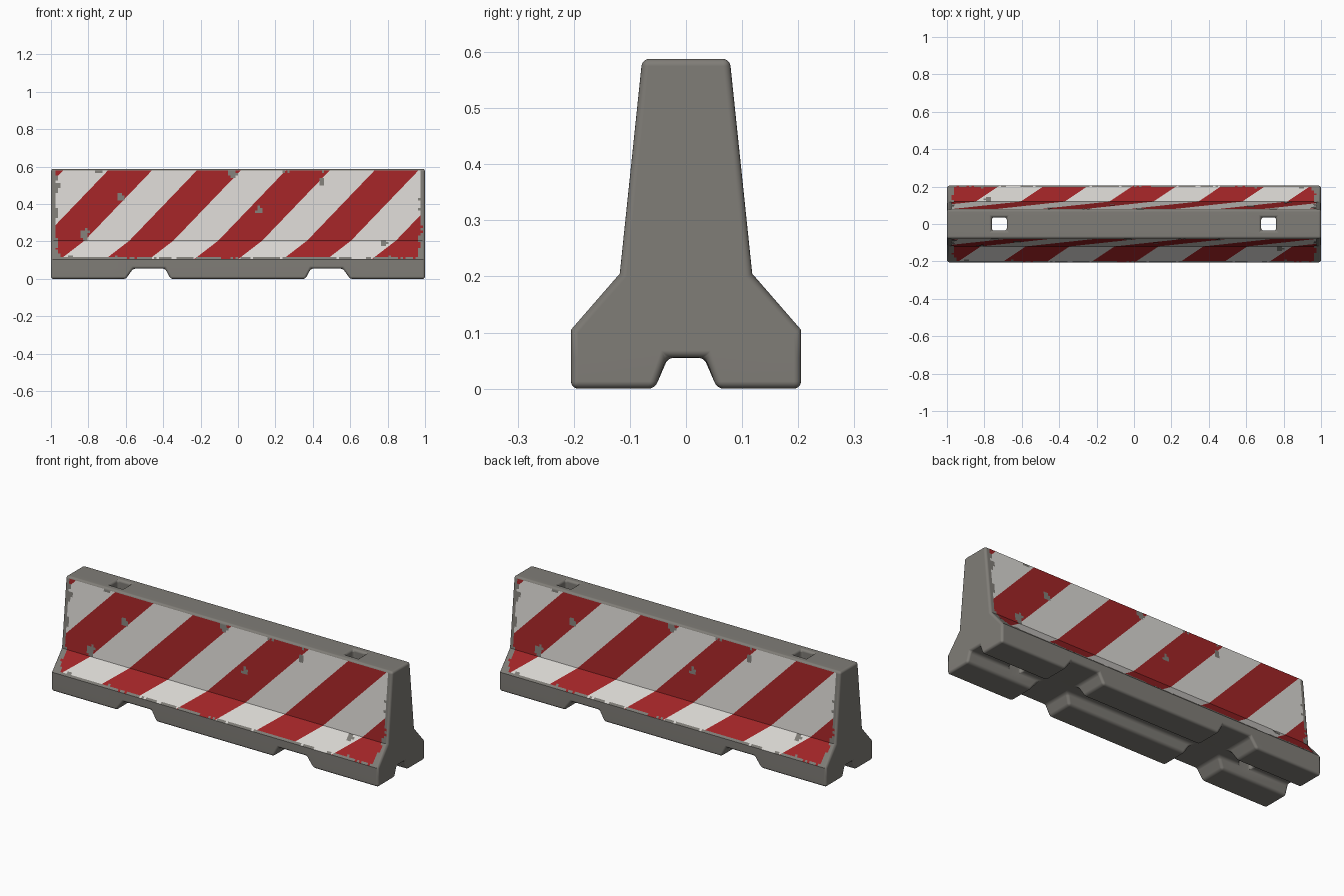
import bpy, bmesh, math
from mathutils import Vector, noise

if "Cube" in bpy.data.objects:
    bpy.data.objects.remove(bpy.data.objects["Cube"])


def material(name, rgb):
    m = bpy.data.materials.new(name)
    m.diffuse_color = (*rgb, 1)
    m.use_nodes = True
    m.node_tree.nodes["Principled BSDF"].inputs["Base Color"].default_value = m.diffuse_color
    return m


CONCRETE = material("concrete grey", (0.215, 0.205, 0.185))
WHITE = material("white paint", (0.70, 0.68, 0.65))
RED = material("red paint", (0.36, 0.018, 0.02))


def make_object(name, bm, mats):
    me = bpy.data.meshes.new(name)
    bm.to_mesh(me)
    bm.free()
    for m in mats:
        me.materials.append(m)
    ob = bpy.data.objects.new(name, me)
    bpy.context.collection.objects.link(ob)
    return ob


# --- concrete body: profile (y, z) lofted through x stations ---
PROFILE = [(-.205, .055), (-.035, .055), (.035, .055), (.205, .055),
           (.205, .105), (.118, .205), (.078, .588), (.035, .588),
           (-.035, .588), (-.078, .588), (-.118, .205), (-.205, .105)]
STATIONS = [-1, -.76, -.68, -.56, -.39, .39, .56, .68, .76, 1]
HOLES, GAPS = (1, 7), (3, 5)          # station cells with lifting holes / fork gaps

bm = bmesh.new()
rings = [[bm.verts.new((x, y, z)) for y, z in PROFILE] for x in STATIONS]
n = len(PROFILE)
pads = []
for i in range(len(STATIONS) - 1):
    a, b = rings[i], rings[i + 1]
    for j in range(n):
        if i in HOLES and j in (1, 7):
            continue
        k = (j + 1) % n
        f = bm.faces.new((a[j], a[k], b[k], b[j]))
        if j in (0, 2) and i not in GAPS:
            pads.append(f)
    if i in HOLES:                    # walls of the vertical hole
        for lo, hi in ((1, 8), (2, 7)):
            bm.faces.new((a[lo], b[lo], b[hi], a[hi]))
        for r in (a, b):
            bm.faces.new((r[1], r[2], r[7], r[8]))
bm.faces.new(rings[0])
bm.faces.new(rings[-1])
bmesh.ops.recalc_face_normals(bm, faces=bm.faces[:])

# feet: pull the pads down, tapering away from the channels
res = bmesh.ops.extrude_face_region(bm, geom=pads)
for v in res["geom"]:
    if isinstance(v, bmesh.types.BMVert):
        x, y, ax = v.co.x, v.co.y, abs(v.co.x)
        if abs(y) < .1:
            y = math.copysign(.055, y)
        if abs(ax - .56) < .01:
            x = math.copysign(.60, x)
        elif abs(ax - .39) < .01:
            x = math.copysign(.36, x)
        v.co = (x, y, 0)
old = [f for f in pads if f.is_valid]
if old:
    bmesh.ops.delete(bm, geom=old, context='FACES')
loose = [e for e in bm.edges if not e.link_faces]
if loose:
    bmesh.ops.delete(bm, geom=loose, context='EDGES')
bmesh.ops.recalc_face_normals(bm, faces=bm.faces[:])

# rounded edges
sharp = [e for e in bm.edges
         if len(e.link_faces) == 2 and e.calc_face_angle(0) > math.radians(50)]
bmesh.ops.bevel(bm, geom=sharp, offset=.013, segments=4, profile=.5,
                affect='EDGES', clamp_overlap=True)
body = make_object("barrier_body", bm, [CONCRETE])
bpy.context.view_layer.objects.active = body
body.select_set(True)
bpy.ops.object.shade_smooth_by_angle(angle=math.radians(30))
wn = body.modifiers.new("flat_normals", 'WEIGHTED_NORMAL')
wn.keep_sharp = True

# --- painted stripes: thin worn sheets on the sloping sides ---
PERIOD, BAND = .475, .235
CHIPS = [(-.82, .24, .026), (-.63, .44, .018), (-.03, .565, .024), (.12, .37, .018),
         (.45, .52, .018), (.78, .19, .016), (-.96, .50, .02), (-.985, .2, .03)]


def worn(x, z):
    """True where the paint has flaked off."""
    r = noise.noise(Vector((x * 14, z * 14, 3.7)))
    s = noise.noise(Vector((x * 45, z * 45, 8.1)))
    wear = .5 + .6 * r + .4 * s
    side = .985 - abs(x)
    corner = .03 * max(0, 1 - abs(z - .105) / .12)
    if side < .028 * wear + corner * wear or z - .105 < .018 * wear or .582 - z < .010 * wear:
        return True
    return any(math.hypot(x - cx, z - cz) < cr * (1 + .7 * s) for cx, cz, cr in CHIPS)


def paint_sheet(part, p0, p1, x_top, slope, rows, cols=150):
    """Grid from (y,z) p0 up to p1; stripe left edges pass x_top at p1."""
    bm = bmesh.new()
    d = Vector((0, p1[0] - p0[0], p1[1] - p0[1])).normalized()
    off = Vector((0, -d.z, d.y)) * .002
    grid = []
    for r in range(rows + 1):
        t = r / rows
        y, z = p0[0] + t * (p1[0] - p0[0]), p0[1] + t * (p1[1] - p0[1])
        grid.append([bm.verts.new(Vector((-.988 + 1.976 * c / cols, y, z)) + off)
                     for c in range(cols + 1)])
    for r in range(rows):
        for c in range(cols):
            bm.faces.new((grid[r][c], grid[r][c + 1], grid[r + 1][c + 1], grid[r + 1][c]))
    # flake off worn cells, then cut clean stripe edges
    gone = []
    for f in bm.faces:
        m = f.calc_center_median()
        if worn(m.x, m.z):
            gone.append(f)
    bmesh.ops.delete(bm, geom=gone, context='FACES')
    for k in range(-3, 5):
        for e in (0, BAND):
            bmesh.ops.bisect_plane(
                bm, geom=bm.verts[:] + bm.edges[:] + bm.faces[:], dist=1e-5,
                plane_co=(x_top + k * PERIOD + e, 0, p1[1]), plane_no=(1, 0, -slope))
    for f in bm.faces:
        m = f.calc_center_median()
        f.material_index = int((m.x - x_top - slope * (m.z - p1[1])) % PERIOD < BAND)
    front = make_object("front_" + part, bm, [WHITE, RED])
    back = front.copy()               # the rear is the front turned half round
    back.name = "back_" + part
    back.rotation_euler.z = math.pi
    bpy.context.collection.objects.link(back)


paint_sheet("upper_stripes", (-.118, .205), (-.0789, .58), -.22, .36 / .375, 28)
paint_sheet("lower_stripes", (-.205, .105), (-.118, .205), -.58, 1.3, 10)
